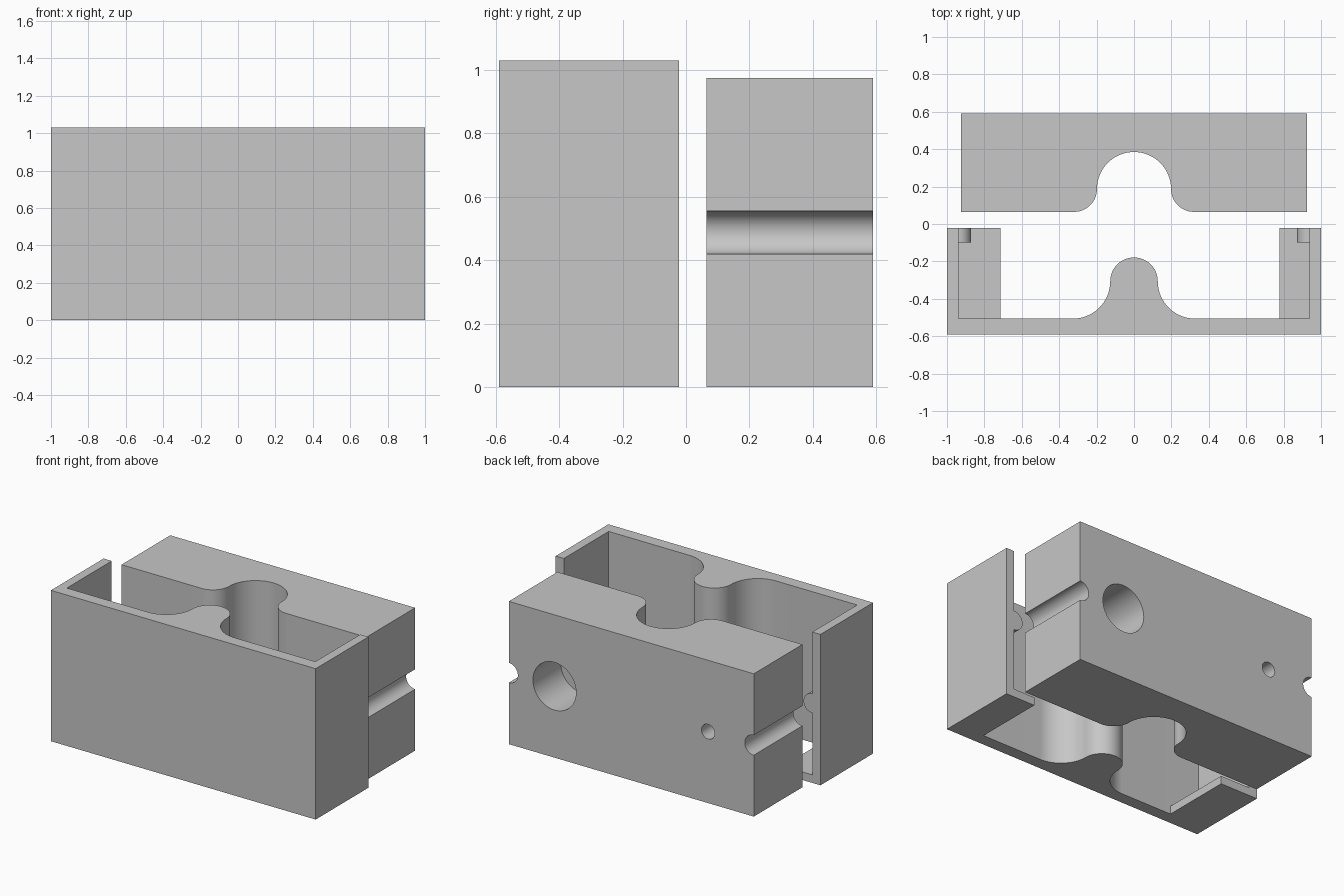
import bpy, bmesh
from math import radians, cos, sin
from mathutils import Vector

if "Cube" in bpy.data.objects:
    bpy.data.objects.remove(bpy.data.objects["Cube"])

GREY = (0.57, 0.57, 0.57, 1)
grey = bpy.data.materials.new("plain_grey")
grey.use_nodes = True
grey.diffuse_color = GREY
grey.node_tree.nodes["Principled BSDF"].inputs["Base Color"].default_value = GREY


def arc(cx, cy, r, start, end, n=24):
    angles = [radians(start + (end - start) * i / n) for i in range(n + 1)]
    return [(cx + r * cos(a), cy + r * sin(a)) for a in angles]


def prism(name, points, start, end, axis="z"):
    """Extrude a 2D outline along z (outline in x, y) or along y (outline in x, z)."""
    def place(p, t):
        return (p[0], p[1], t) if axis == "z" else (p[0], t, p[1])
    bm = bmesh.new()
    face = bm.faces.new([bm.verts.new(place(p, start)) for p in points])
    ext = bmesh.ops.extrude_face_region(bm, geom=[face])
    moved = [g for g in ext["geom"] if isinstance(g, bmesh.types.BMVert)]
    bmesh.ops.translate(bm, verts=moved, vec=Vector(place((0, 0), end - start)))
    bmesh.ops.remove_doubles(bm, verts=bm.verts, dist=1e-5)
    bmesh.ops.recalc_face_normals(bm, faces=bm.faces)
    mesh = bpy.data.meshes.new(name)
    bm.to_mesh(mesh)
    bm.free()
    mesh.materials.append(grey)
    obj = bpy.data.objects.new(name, mesh)
    bpy.context.collection.objects.link(obj)
    return obj


def activate(obj):
    bpy.ops.object.select_all(action="DESELECT")
    obj.select_set(True)
    bpy.context.view_layer.objects.active = obj


def cut_round(target, x, z, r, start, end):
    """Cut a round channel running along y."""
    cutter = prism("cutter", arc(x, z, r, 0, 360, 48)[:-1], start, end, "y")
    cutter.hide_render = True
    mod = target.modifiers.new("cut", "BOOLEAN")
    mod.operation, mod.solver, mod.object = "DIFFERENCE", "EXACT", cutter
    activate(target)
    bpy.ops.object.modifier_apply(modifier=mod.name)
    bpy.data.objects.remove(cutter)


def smooth(obj):
    activate(obj)
    bpy.ops.object.shade_smooth_by_angle(angle=radians(30))


# Main dimensions
HEIGHT, FLOOR = 1.03, 0.055
BLOCK_H = HEIGHT - FLOOR
FRONT, BACK, LIP = -0.59, 0.59, -0.022
INNER, PLATE = 0.9385, -0.506
BLOCK_X, BLOCK_Y = 0.925, 0.065
MID = BLOCK_H / 2

# Housing: front plate with side walls and a rounded tongue
ty = PLATE + 0.2
housing = prism("housing", [(-1, FRONT), (1, FRONT), (1, LIP), (INNER, LIP), (INNER, PLATE)]
                + arc(0.327, ty, 0.2, 270, 180)
                + arc(0, ty, 0.127, 0, 180, 40)
                + arc(-0.327, ty, 0.2, 0, -90)
                + [(-INNER, PLATE), (-INNER, LIP), (-1, LIP)], 0, HEIGHT)
smooth(housing)

# Floor ledges and snap ribs on the inside of each wall
for side, sx, ledge in (("left", 1, 0.778), ("right", -1, 0.715)):
    a, b = sx * ledge, sx * INNER
    prism(side + "_floor_ledge", [(a, PLATE), (b, PLATE), (b, LIP), (a, LIP)], 0, FLOOR)
    turn = 90 if sx > 0 else -90
    rib = prism(side + "_snap_rib", arc(b, MID + FLOOR, 0.066, turn, turn + 180), -0.1, LIP, "y")
    smooth(rib)

# Sliding block with a rounded slot
sy = BLOCK_Y + 0.122
block = prism("sliding_block", [(-BLOCK_X, BLOCK_Y)]
              + arc(-0.32, sy, 0.122, -90, 0)
              + arc(0, sy, 0.198, 180, 0, 48)
              + arc(0.32, sy, 0.122, 180, 270)
              + [(BLOCK_X, BLOCK_Y), (BLOCK_X, BACK), (-BLOCK_X, BACK)], 0, BLOCK_H)

# Side grooves, then the large and small blind holes in the back
for sx in (1, -1):
    cut_round(block, sx * BLOCK_X, MID, 0.068, 0, 0.7)
cut_round(block, 0.58, MID, 0.163, BACK - 0.3, 0.7)
cut_round(block, -0.58, MID, 0.05, BACK - 0.3, 0.7)
smooth(block)
